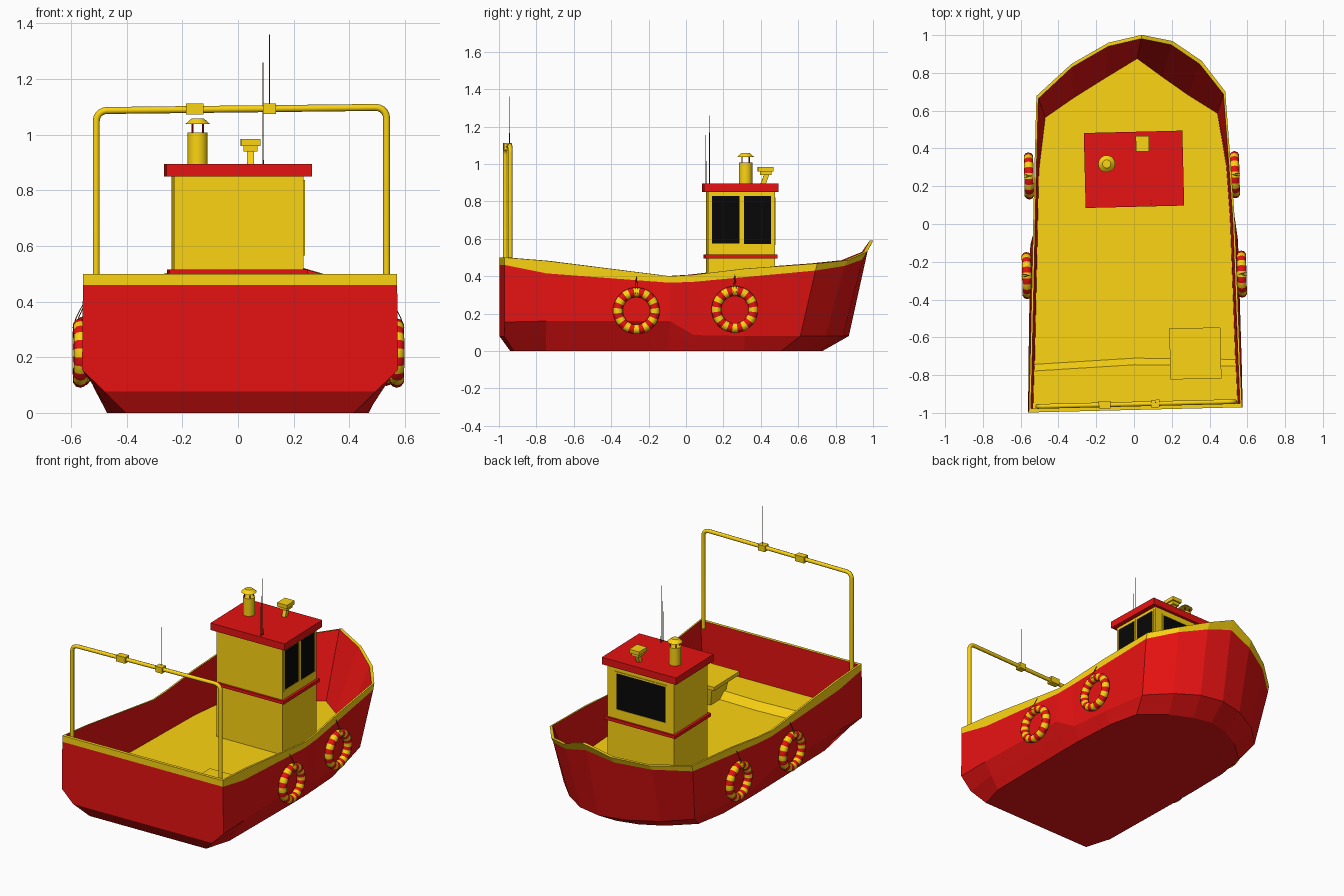
import bpy, bmesh, math
from mathutils import Vector, Matrix

if "Cube" in bpy.data.objects:
    bpy.data.objects.remove(bpy.data.objects["Cube"])

YAW = math.radians(1.4)   # the boat sits slightly turned


def mat(name, col):
    m = bpy.data.materials.new(name)
    m.diffuse_color = (*col, 1)
    m.use_nodes = True
    m.node_tree.nodes["Principled BSDF"].inputs["Base Color"].default_value = m.diffuse_color
    return m


RED = mat("red_paint", (0.80, 0.006, 0.006))
YEL = mat("yellow_paint", (0.98, 0.66, 0.006))
BLK = mat("black_glass", (0.002, 0.002, 0.002))
DRK = mat("dark_wire", (0.10, 0.07, 0.01))


def finish(name, bm, *mats, smooth=False):
    bmesh.ops.recalc_face_normals(bm, faces=bm.faces)
    me = bpy.data.meshes.new(name)
    bm.to_mesh(me)
    bm.free()
    for m in mats:
        me.materials.append(m)
    o = bpy.data.objects.new(name, me)
    bpy.context.collection.objects.link(o)
    if smooth:
        bpy.context.view_layer.objects.active = o
        bpy.ops.object.select_all(action='DESELECT')
        o.select_set(True)
        bpy.ops.object.shade_smooth_by_angle(angle=math.radians(40))
    return o


def box(name, x0, x1, y0, y1, z0, z1, m, taper=1.0):
    """Box by extents; taper scales the bottom face."""
    bm = bmesh.new()
    bmesh.ops.create_cube(bm, size=1)
    for v in bm.verts:
        k = taper if v.co.z < 0 else 1
        v.co = Vector(((x0 + x1) / 2 + v.co.x * k * (x1 - x0),
                       (y0 + y1) / 2 + v.co.y * k * (y1 - y0),
                       (z0 + z1) / 2 + v.co.z * (z1 - z0)))
    return finish(name, bm, m)


def cone(name, x, y, z0, z1, r0, r1, m, n=20):
    bm = bmesh.new()
    bmesh.ops.create_cone(bm, cap_ends=True, segments=n, radius1=r0, radius2=r1, depth=z1 - z0,
                          matrix=Matrix.Translation((x, y, (z0 + z1) / 2)))
    return finish(name, bm, m, smooth=n > 6)


def tube(name, pts, r, m):
    cu = bpy.data.curves.new(name, 'CURVE')
    cu.dimensions = '3D'
    cu.bevel_depth, cu.bevel_resolution, cu.use_fill_caps = r, 2, True
    sp = cu.splines.new('POLY')
    sp.points.add(len(pts) - 1)
    for p, c in zip(sp.points, pts):
        p.co = (*c, 1)
    cu.materials.append(m)
    o = bpy.data.objects.new(name, cu)
    bpy.context.collection.objects.link(o)


# Hull stations, stern to bow: bottom xy | chine xyz | rim underside xyz | rim top y, z
STATIONS = [
    (.41, -.93, .568, -.984, .155, .565, -.984, .46, -.984, .50),
    (.46, -.76, .565, -.76, .16, .557, -.76, .415, -.76, .482),
    (.47, -.10, .55, -.10, .16, .537, -.10, .365, -.10, .40),
    (.47, .03, .515, .03, .085, .533, .03, .37, .03, .408),
    (.46, .30, .50, .30, .08, .52, .30, .395, .30, .44),
    (.42, .50, .46, .60, .08, .50, .68, .43, .69, .468),
    (.27, .63, .32, .74, .08, .345, .84, .455, .855, .485),
    (.13, .70, .16, .835, .08, .17, .94, .49, .963, .53),
    (0, .73, 0, .87, .08, 0, .97, .535, 1.0, .59),
]
DECK_Z, AFT_Z = 0.16, 0.205
INSET = .98


def lean(p):
    """The stem leans to one side and the stern to the other."""
    return Vector((p.x + .22 * max(0, p.y - .7) + .017 * min(0, p.y), p.y, p.z))


def deck_point(i, x, y):
    if i < 5:
        return Vector((x * .955, y * INSET, DECK_Z))
    return Vector((.456, .575, DECK_Z)).lerp(Vector((0, .875, DECK_Z)), (i - 5) / 3)


def rings(i):
    bx, by, cx, cy, cz, rx, ry, rz, ty, tz = STATIONS[i]
    low = ((bx + cx) / 2, cy if i < 3 else (by + cy) / 2, cz / 2)
    return [Vector(p) for p in ((bx, by, 0), low, (cx, cy, cz), (rx, ry, rz), (rx, ty, tz),
                                (rx * INSET, ty * INSET, tz))] + [deck_point(i, rx, ty)]


def build_hull():
    bm = bmesh.new()
    last = len(STATIONS) - 1
    cols = [rings(i) for i in range(last + 1)]
    cols += [[Vector((-p.x, p.y, p.z)) for p in c] for c in cols[-2::-1]]
    vs = [[bm.verts.new(lean(p)) for p in c] for c in cols]
    n = len(vs)
    for i in range(n):
        a, b = vs[i], vs[(i + 1) % n]
        for k, m in enumerate((0, 0, 0, 1, 1, 0)):
            bm.faces.new((a[k], b[k], b[k + 1], a[k + 1])).material_index = m
    # flat bottom and deck, strip by strip across the boat
    for k, m in ((0, 0), (6, 1)):
        for i in range(last):
            q = [vs[i][k], vs[i + 1][k], vs[n - 2 - i][k], vs[n - 1 - i][k]]
            q = list(dict.fromkeys(q))
            bm.faces.new(q).material_index = m
    finish("hull", bm, RED, YEL)


build_hull()

# Raised aft deck with a sloping step
bm = bmesh.new()
top = [(-.545, -.963), (.545, -.963), (.537, -.765), (0, -.745), (-.537, -.765)]
up = [bm.verts.new(lean(Vector((x, y, AFT_Z)))) for x, y in top]
dn = [bm.verts.new(lean(Vector((x, y + (.035 if y > -.9 else 0), DECK_Z)))) for x, y in top]
bm.faces.new(up)
for i in range(5):
    j = (i + 1) % 5
    bm.faces.new((up[i], up[j], dn[j], dn[i]))
finish("aft_deck", bm, YEL)

# Work table on the aft deck
box("table_top", .173, .443, -.828, -.558, .295, .318, YEL)
box("table_pedestal", .215, .42, -.79, -.60, DECK_Z, .297, YEL, taper=.75)

# Cabin
X0, X1, Y0, Y1 = -.227, .239, .113, .47
box("cabin_body", X0, X1, Y0, Y1, DECK_Z, .855, YEL)
box("cabin_trim", X0 - .016, X1 + .016, Y0 - .014, Y1 + .012, .495, .515, RED)
box("cabin_roof", -.254, .268, .091, .488, .85, .895, RED)


def window(name, face, a0, a1, z0, z1):
    """Dark pane with a slim frame on the +x ('side') or +y ('bow') wall."""
    def slab(n, u0, u1, w0, w1, d, m):
        if face == 'side':
            box(n, X1 - .01, X1 + d, u0, u1, w0, w1, m)
        else:
            box(n, u0, u1, Y1 - .01, Y1 + d, w0, w1, m)
    t = .01
    slab(name + "_pane", a0, a1, z0, z1, .0015, BLK)
    slab(name + "_frame_low", a0 - t, a1 + t, z0 - t, z0, .004, YEL)
    slab(name + "_frame_high", a0 - t, a1 + t, z1, z1 + t, .004, YEL)
    slab(name + "_frame_a", a0 - t, a0, z0, z1, .004, YEL)
    slab(name + "_frame_b", a1, a1 + t, z0, z1, .004, YEL)


window("aft_side_window", 'side', .132, .28, .575, .828)
window("fore_side_window", 'side', .303, .448, .572, .828)
window("bow_window", 'bow', -.17, .175, .578, .81)

# Funnel with a rain cap on thin posts
FX, FY = -.137, .322
cone("funnel", FX, FY, .89, 1.008, .036, .036, YEL)
for i in range(4):
    a = math.radians(45 + 90 * i)
    cone("funnel_post", FX + .027 * math.cos(a), FY + .027 * math.sin(a), 1.0, 1.042, .003, .003, RED, 6)
cone("funnel_cap", FX, FY, 1.038, 1.058, .045, .022, YEL)

# Search light on a forward-raked stalk
stalk = box("light_stalk", .043, .067, -.014, .014, .89, .948, YEL)
for v in stalk.data.vertices:
    v.co.y += .41 + (.022 if v.co.z > .92 else 0)
box("light_base", .03, .08, .395, .455, .94, .962, YEL)
box("light_head", .02, .09, .383, .465, .96, .984, YEL)

# Aerials
cone("cabin_aerial_long", .093, .123, .89, 1.26, .0025, .0015, DRK, 6)
cone("cabin_aerial_short", .093, .104, .89, 1.155, .0025, .0015, DRK, 6)
cone("gantry_aerial", .09, -.947, 1.08, 1.36, .0025, .0015, DRK, 6)

# Stern gantry
GY, GL, GR, ZL, ZR, BR = -.953, -.533, .511, 1.087, 1.098, .038
path = [(GL, GY, .46)]
for i in range(6):
    a = math.pi - i * math.pi / 10
    path.append((GL + BR + BR * math.cos(a), GY, ZL - BR + BR * math.sin(a)))
for i in range(6):
    a = math.pi / 2 - i * math.pi / 10
    path.append((GR - BR + BR * math.cos(a), GY, ZR - BR + BR * math.sin(a)))
path.append((GR, GY, .46))
tube("gantry", path, .0125, YEL)
box("gantry_clamp_wide", -.21, -.147, GY - .02, GY + .02, 1.072, 1.112, YEL)
box("gantry_clamp_narrow", .066, .112, GY - .02, GY + .02, 1.074, 1.112, YEL)


# Striped lifebuoys hung along both sides
def lifebuoy(name, x, y, z, R=.099, r=.026, n=48, k=10):
    bm = bmesh.new()
    g = []
    for i in range(n):
        a = 2 * math.pi * i / n
        g.append([])
        for j in range(k):
            b = 2 * math.pi * j / k
            q = R + r * math.cos(b)
            g[i].append(bm.verts.new((x + r * math.sin(b), y + q * math.cos(a), z + q * math.sin(a))))
    for i in range(n):
        for j in range(k):
            f = bm.faces.new((g[i][j], g[i - 1][j], g[i - 1][j - 1], g[i][j - 1]))
            f.material_index = (i // 2) % 2
    finish(name, bm, YEL, RED, smooth=True)


for s, side, dy in ((1, "right", -.012), (-1, "left", .008)):
    for end, x, y, z, rim in (("fore", .54, .26, .222, .41), ("aft", .564, -.267, .215, .40)):
        cx = s * x + (0 if s > 0 else -.010)
        lifebuoy(f"{side}_{end}_lifebuoy", cx, y + dy, z)
        for d in (-.006, .006):
            tube(f"{side}_{end}_rope", [(cx + s * .026, y + dy + d, z + .09), (cx + s * .015, y + dy + d, z + .125),
                                        (cx - s * .015, y + dy, rim)], .0015, DRK)

# Turn the finished boat slightly
for o in bpy.context.collection.objects:
    o.rotation_euler.z = YAW
